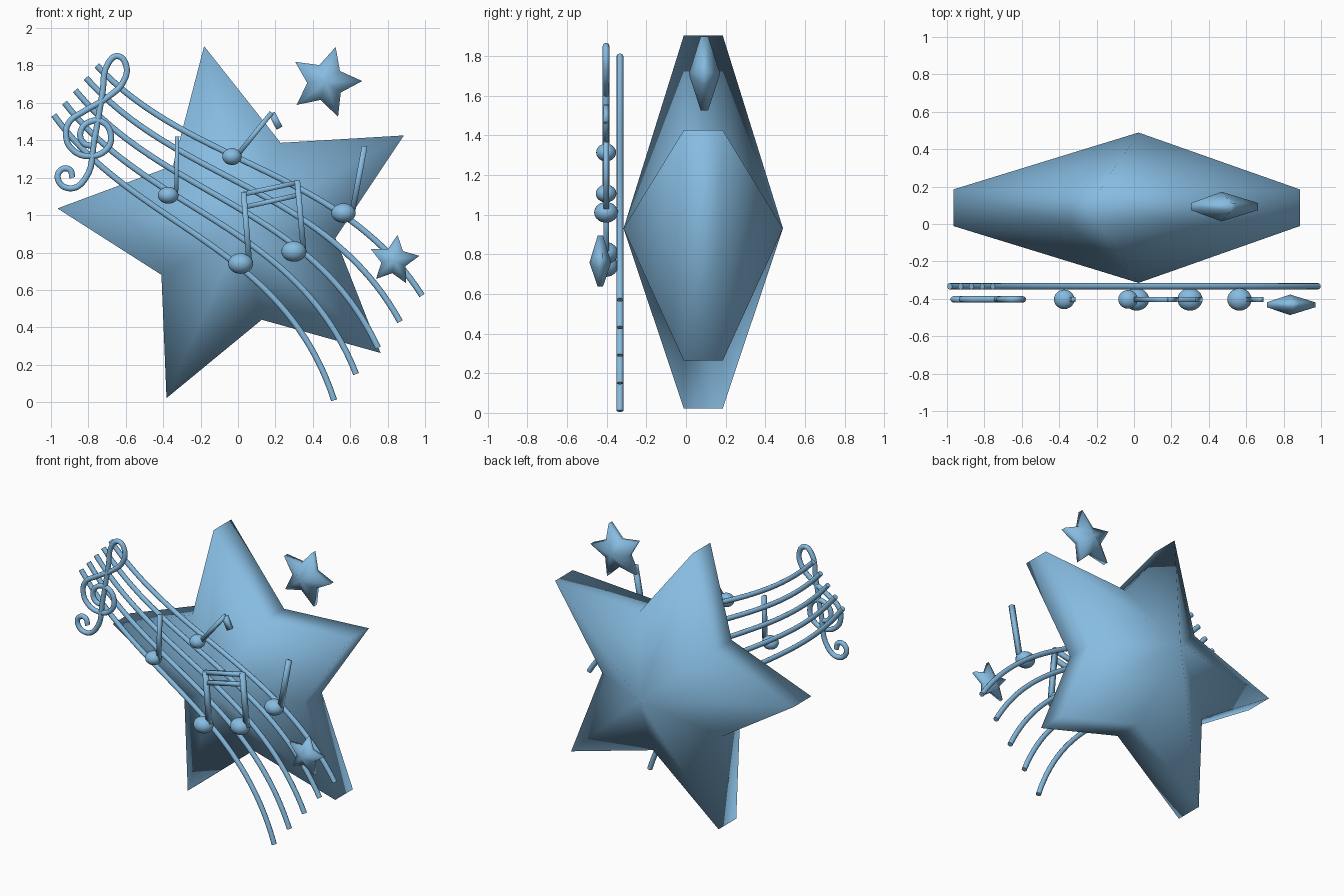
import bpy, bmesh, math
from mathutils import Vector

if "Cube" in bpy.data.objects:
    bpy.data.objects.remove(bpy.data.objects["Cube"])

BLUE = bpy.data.materials.new("soft_blue")
BLUE.diffuse_color = (0.24, 0.50, 0.75, 1)
BLUE.use_nodes = True
BLUE.node_tree.nodes["Principled BSDF"].inputs["Base Color"].default_value = BLUE.diffuse_color
NOTE_Y = -0.403


def finish(bm, name):
    bmesh.ops.recalc_face_normals(bm, faces=bm.faces)
    for f in bm.faces:
        f.smooth = True
    me = bpy.data.meshes.new(name)
    bm.to_mesh(me)
    bm.free()
    ob = bpy.data.objects.new(name, me)
    bpy.context.collection.objects.link(ob)
    return ob


def star(name, cx, cy, cz, outer, inner, turn, depth, rim):
    """Puffed five-point star: two pyramids joined by a rim, smooth all over."""
    bm = bmesh.new()
    rings = []
    for y in (-rim, rim):
        ring = []
        for i in range(10):
            a = math.radians(turn + 36 * i)
            r = inner if i % 2 else outer
            ring.append(bm.verts.new((cx + r * math.cos(a), cy + y, cz + r * math.sin(a))))
        rings.append(ring)
    front = bm.verts.new((cx, cy - depth, cz))
    back = bm.verts.new((cx, cy + depth, cz))
    for i in range(10):
        j = (i + 1) % 10
        bm.faces.new((rings[0][i], rings[0][j], rings[1][j], rings[1][i]))
        bm.faces.new((front, rings[0][j], rings[0][i]))
        bm.faces.new((back, rings[1][i], rings[1][j]))
    return finish(bm, name)


def tube(name, pts, y, radius, handles=None, res=10):
    """Round tube along x/z points; optional two bezier controls for a single span."""
    cu = bpy.data.curves.new(name, 'CURVE')
    cu.dimensions = '3D'
    cu.bevel_depth = radius
    cu.bevel_resolution = 3
    cu.resolution_u = res
    cu.use_fill_caps = True
    sp = cu.splines.new('BEZIER')
    sp.bezier_points.add(len(pts) - 1)
    for bp, (x, z) in zip(sp.bezier_points, pts):
        bp.co = (x, y, z)
        bp.handle_left_type = bp.handle_right_type = 'FREE' if handles else 'AUTO'
    if handles:
        for bp, (x, z) in zip(sp.bezier_points, handles):
            h = Vector((x, y, z))
            bp.handle_left = bp.handle_right = h
    ob = bpy.data.objects.new(name, cu)
    bpy.context.collection.objects.link(ob)
    bpy.ops.object.select_all(action='DESELECT')
    bpy.context.view_layer.objects.active = ob
    ob.select_set(True)
    bpy.ops.object.convert(target='MESH')
    bpy.ops.object.shade_smooth_by_angle(angle=math.radians(40))


def head(name, x, z, rx, ry, rz):
    bpy.ops.mesh.primitive_uv_sphere_add(segments=24, ring_count=14, radius=1,
                                         location=(x, NOTE_Y, z))
    ob = bpy.context.object
    ob.name = name
    ob.scale = (rx, ry, rz)
    bpy.ops.object.transform_apply(location=False, rotation=False, scale=True)
    bpy.ops.object.shade_smooth()


def bar(name, p, q, width, thick):
    """Straight bar between two x/z points."""
    bm = bmesh.new()
    p, q = Vector(p), Vector(q)
    d = (q - p).normalized()
    n = Vector((-d.y, d.x)) * width / 2
    loops = [[bm.verts.new((c.x, NOTE_Y + y, c.y)) for c in (p + n, p - n, q - n, q + n)]
             for y in (-thick / 2, thick / 2)]
    for l in loops:
        bm.faces.new(l)
    for i in range(4):
        j = (i + 1) % 4
        bm.faces.new((loops[0][i], loops[0][j], loops[1][j], loops[1][i]))
    return finish(bm, name)


# Stars
star("big_star", 0.024, 0.087, 0.93, 0.995, 0.50, 29.9, 0.402, 0.098)
star("upper_small_star", 0.468, 0.093, 1.71, 0.196, 0.098, 2, 0.079, 0.019)
star("lower_small_star", 0.834, -0.432, 0.758, 0.138, 0.069, 10, 0.055, 0.013)

# Staff: five flowing lines blended between the lowest and highest curve
low = [(-0.985, 1.535), (-0.55, 0.93), (0.24, 0.85), (0.514, 0.01)]
high = [(-0.755, 1.80), (-0.25, 1.26), (0.55, 1.25), (0.984, 0.57)]
for k in range(5):
    t = k / 4
    c = [tuple(Vector(a).lerp(Vector(b), t)) for a, b in zip(low, high)]
    tube(f"staff_line_{k + 1}", (c[0], c[3]), -0.333, 0.017, handles=(c[1], c[2]), res=40)

# Clef: one continuous curling tube
clef = [(-.885, 1.20), (-.90, 1.243), (-.945, 1.243), (-.962, 1.19), (-.90, 1.143), (-.82, 1.19),
        (-.767, 1.41), (-.725, 1.65), (-.695, 1.81), (-.643, 1.85), (-.598, 1.80),
        (-.612, 1.715), (-.69, 1.635), (-.82, 1.557), (-.90, 1.50), (-.92, 1.43),
        (-.885, 1.35), (-.79, 1.315), (-.70, 1.355), (-.68, 1.43), (-.72, 1.495),
        (-.79, 1.50), (-.842, 1.445), (-.825, 1.385), (-.785, 1.37)]
tube("clef", clef, NOTE_Y, 0.017, res=6)

# Note heads
for i, (x, z, rx, ry, rz) in enumerate([(-.373, 1.106, .055, .052, .045), (-.032, 1.313, .052, .05, .045),
                                        (.014, .741, .067, .06, .055), (.299, .806, .067, .06, .055),
                                        (.564, 1.011, .065, .06, .052)]):
    head(f"note_head_{i + 1}", x, z, rx, ry, rz)

# Note stems
for i, (p, q, w) in enumerate([((-.331, 1.10), (-.325, 1.42), .022), ((.00, 1.325), (.180, 1.548), .026),
                               ((.060, .75), (.030, 1.12), .03), ((.350, .815), (.317, 1.185), .03),
                               ((.614, 1.03), (.677, 1.368), .03)]):
    bar(f"note_stem_{i + 1}", p, q, w, 0.028)

# Flag and double beam
bar("note_flag", (.180, 1.545), (.222, 1.465), 0.036, 0.028)
bar("upper_beam", (.02, 1.11), (.325, 1.176), 0.026, 0.026)
bar("lower_beam", (.045, 1.045), (.325, 1.108), 0.026, 0.026)

# Colour every part
for ob in bpy.context.scene.objects:
    ob.data.materials.clear()
    ob.data.materials.append(BLUE)
